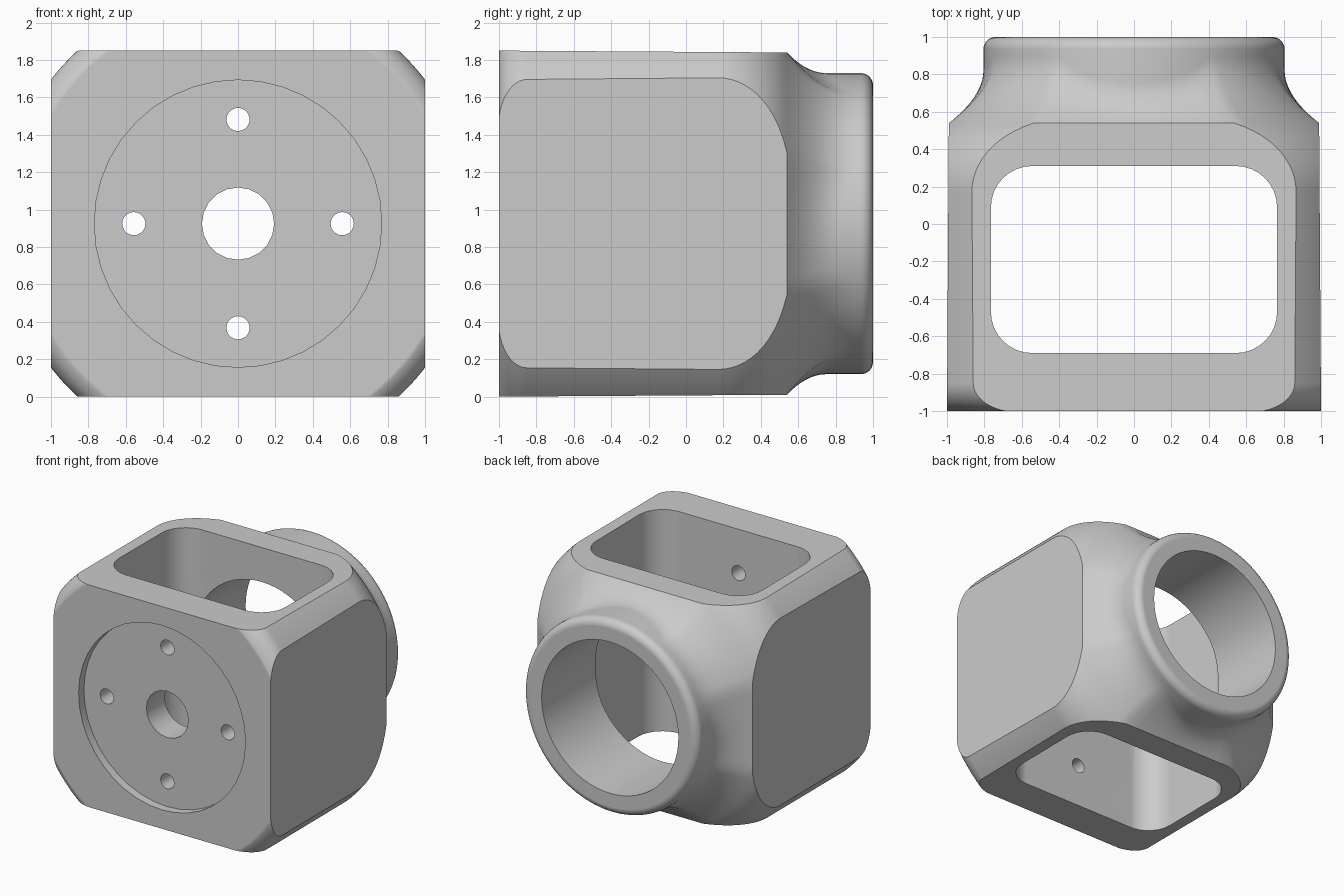
import bpy, bmesh
from math import sin, cos, acos, asin, pi, radians, hypot
from mathutils import Matrix, Vector

if "Cube" in bpy.data.objects:
    bpy.data.objects.remove(bpy.data.objects["Cube"])

MID = 0.925          # height of the bore axis
SHOULDER = 0.54      # depth where the block ends and the neck begins
COLLAR = 0.805       # collar radius
CORNER = 1.262       # radius that trims the block's long edges

grey = bpy.data.materials.new("light_grey")
grey.use_nodes = True
grey.diffuse_color = (0.6, 0.6, 0.6, 1)
grey.node_tree.nodes["Principled BSDF"].inputs["Base Color"].default_value = (0.6, 0.6, 0.6, 1)


def finish(bm, name):
    bmesh.ops.recalc_face_normals(bm, faces=bm.faces)
    mesh = bpy.data.meshes.new(name)
    bm.to_mesh(mesh)
    bm.free()
    mesh.materials.append(grey)
    obj = bpy.data.objects.new(name, mesh)
    bpy.context.collection.objects.link(obj)
    return obj


def half_size(y):
    """Half width and half height of the slightly drafted block."""
    draft = 0.01 * (y + 1) / (SHOULDER + 1)
    return 1 - draft, MID - draft


def block_ring(y, trim, flat=5, arc=10):
    """Angle and radius pairs of a rectangle trimmed by a circle."""
    a, b = half_size(y)
    a1, a2 = acos(a / trim), asin(b / trim)
    quarter = [a1 * i / flat for i in range(flat)]
    quarter += [a1 + (a2 - a1) * i / arc for i in range(arc)]
    quarter += [a2 + (pi / 2 - a2) * i / flat for i in range(flat + 1)]
    half = quarter + [pi - t for t in quarter[-2::-1]]
    angles = half + [t + pi for t in half[1:-1]]
    return [(t, min(a / max(abs(cos(t)), 1e-6), b / max(abs(sin(t)), 1e-6), trim))
            for t in angles]


# Block: each ring is a list of (angle, radius, depth)
rings = []


def add_block_ring(y, trim):
    rings.append([(t, r, y) for t, r in block_ring(y, trim)])


STEPS = 10
for i in range(STEPS + 1):                       # rounded front corners
    phi = radians(73) * (1 - i / STEPS)
    add_block_ring(-0.85 - 0.15 * sin(phi) / sin(radians(73)),
                   CORNER - 0.157 * (1 - cos(phi)))
for i in range(13):                              # rounded rear corners
    phi = asin(0.37 / 0.44) * i / 12
    add_block_ring(0.17 + 0.44 * sin(phi), CORNER - 0.44 * (1 - cos(phi)))

# Neck: concave blend from the block's end to the round collar
base = rings[-1]
for i in range(1, 13):
    t = i / 12
    ring = []
    for angle, radius, y in base:
        drop = radius - COLLAR
        ring.append((angle, COLLAR + drop * (1 - t) ** 2, y + t * (0.1 + drop)))
    rings.append(ring)

# Collar with a rounded rim
RIM = 0.065
for i in range(7):
    phi = pi / 2 * i / 6
    rings.append([(angle, COLLAR - RIM * (1 - cos(phi)), 1 - RIM + RIM * sin(phi))
                  for angle, _, _ in base])

bm = bmesh.new()
loops = [[bm.verts.new((r * cos(t), y, MID + r * sin(t))) for t, r, y in ring]
         for ring in rings]
for one, two in zip(loops, loops[1:]):
    for i in range(len(one)):
        j = (i + 1) % len(one)
        bm.faces.new((one[i], one[j], two[j], two[i]))
bm.faces.new(loops[0])
bm.faces.new(loops[-1])
housing = finish(bm, "housing")


def drill(name, radius, y0, y1, x=0, dz=0, sides=32):
    """Cylindrical cutter along the depth axis."""
    bm = bmesh.new()
    place = Matrix.Translation((x, (y0 + y1) / 2, MID + dz)) @ Matrix.Rotation(pi / 2, 4, 'X')
    bmesh.ops.create_cone(bm, cap_ends=True, segments=sides, radius1=radius,
                          radius2=radius, depth=y1 - y0, matrix=place)
    return finish(bm, name)


def pocket():
    """Rounded rectangular cutter running from top to bottom."""
    bm = bmesh.new()
    place = Matrix.Translation((0, -0.19, MID)) @ Matrix.Diagonal((1.53, 1.0, 3, 1))
    bmesh.ops.create_cube(bm, size=1, matrix=place)
    upright = [e for e in bm.edges if abs(e.verts[0].co.z - e.verts[1].co.z) > 1]
    bmesh.ops.bevel(bm, geom=upright, offset=0.22, segments=8, profile=0.5,
                    affect='EDGES')
    return finish(bm, "pocket_cutter")


cutters = [pocket(),
           drill("bore_cutter", 0.63, 0, 1.2, sides=64),
           drill("recess_cutter", 0.768, -1.2, -0.93, sides=40),
           drill("shaft_hole_cutter", 0.193, -1.1, -0.5, sides=20)]
for k in range(4):
    cutters.append(drill("screw_hole_cutter", 0.062, -1.1, -0.5,
                         0.557 * cos(k * pi / 2), 0.557 * sin(k * pi / 2), 20))

# Cut the openings
bpy.ops.object.select_all(action='DESELECT')
housing.select_set(True)
bpy.context.view_layer.objects.active = housing
for cutter in cutters:
    cutter.hide_render = True
    mod = housing.modifiers.new("cut", 'BOOLEAN')
    mod.operation = 'DIFFERENCE'
    mod.solver = 'EXACT'
    mod.object = cutter
    bpy.ops.object.modifier_apply(modifier=mod.name)
    bpy.data.objects.remove(cutter)

bpy.ops.object.shade_smooth_by_angle(angle=radians(25))
weighted = housing.modifiers.new("weighted_normals", 'WEIGHTED_NORMAL')
weighted.keep_sharp = True
